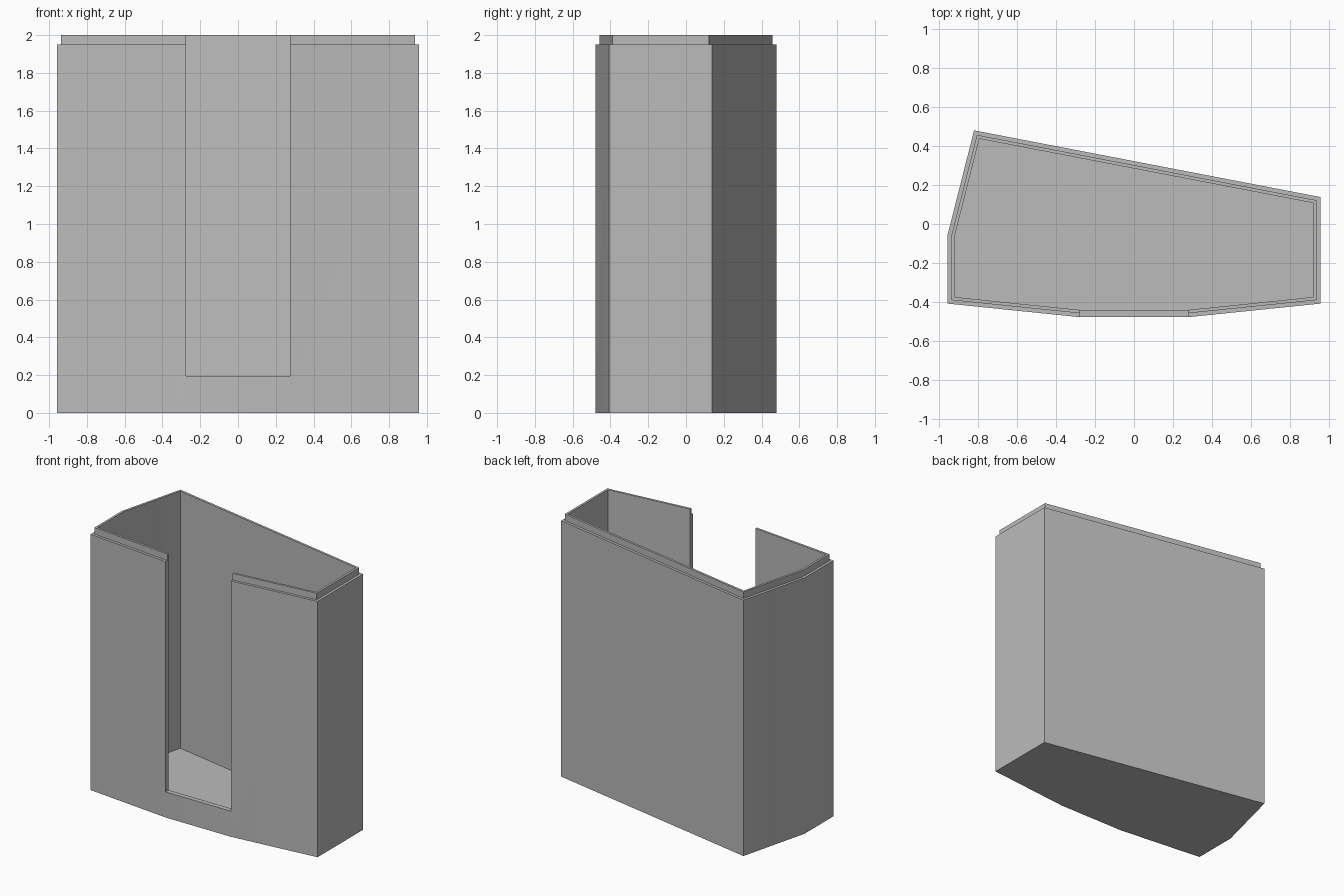
import bpy, bmesh, math
from mathutils import Vector

cube = bpy.data.objects.get("Cube")
if cube:
    bpy.data.objects.remove(cube, do_unlink=True)

# Footprint, counter-clockwise from above
OUTLINE = [Vector(p) for p in (
    (-0.82, 0.48), (-0.957, -0.06), (-0.957, -0.408), (-0.275, -0.478),
    (0.275, -0.478), (0.957, -0.408), (0.957, 0.138))]
WALL, STEP, FLOOR = 0.037, 0.02, 0.04
SHOULDER, TOP = 1.95, 2.0
SLOT_HALF, SLOT_BOTTOM = 0.276, 0.195


def inset(points, dist):
    """Move every side of the outline inward by dist."""
    result = []
    for i, p in enumerate(points):
        a = (p - points[i - 1]).normalized()
        b = (points[(i + 1) % len(points)] - p).normalized()
        na, nb = Vector((-a.y, a.x)), Vector((-b.y, b.x))
        result.append(p + (na + nb) * dist / (1 + na.dot(nb)))
    return result


def finish(bm, name):
    bmesh.ops.recalc_face_normals(bm, faces=bm.faces)
    mesh = bpy.data.meshes.new(name)
    bm.to_mesh(mesh)
    bm.free()
    obj = bpy.data.objects.new(name, mesh)
    bpy.context.collection.objects.link(obj)
    return obj


grey = bpy.data.materials.new("plain grey")
grey.use_nodes = True
colour = (0.5, 0.5, 0.5, 1)
grey.diffuse_color = colour
grey.node_tree.nodes["Principled BSDF"].inputs["Base Color"].default_value = colour

# Open box: outer wall, stepped lip, inner wall and floor as stacked rings
bm = bmesh.new()
levels = [(0, 0), (0, SHOULDER), (STEP, SHOULDER), (STEP, TOP),
          (WALL, TOP), (WALL, FLOOR)]
rings = [[bm.verts.new((p.x, p.y, z)) for p in inset(OUTLINE, d)]
         for d, z in levels]
for low, high in zip(rings, rings[1:]):
    for i in range(len(low)):
        j = (i + 1) % len(low)
        bm.faces.new((low[i], low[j], high[j], high[i]))
bm.faces.new(rings[0])
bm.faces.new(rings[-1])
box = finish(bm, "box_shell")
box.data.materials.append(grey)

# Tall slot through the front wall
bm = bmesh.new()
bmesh.ops.create_cube(bm, size=1)
for v in bm.verts:
    v.co = (math.copysign(SLOT_HALF, v.co.x),
            -0.3 if v.co.y > 0 else -0.7,
            2.3 if v.co.z > 0 else SLOT_BOTTOM)
cutter = finish(bm, "slot_cutter")
cutter.hide_render = True

cut = box.modifiers.new("front slot", 'BOOLEAN')
cut.operation = 'DIFFERENCE'
cut.solver = 'EXACT'
cut.object = cutter
bpy.ops.object.select_all(action='DESELECT')
box.select_set(True)
bpy.context.view_layer.objects.active = box
bpy.ops.object.modifier_apply(modifier=cut.name)
bpy.data.objects.remove(cutter, do_unlink=True)

bpy.ops.object.shade_smooth_by_angle(angle=math.radians(30))
